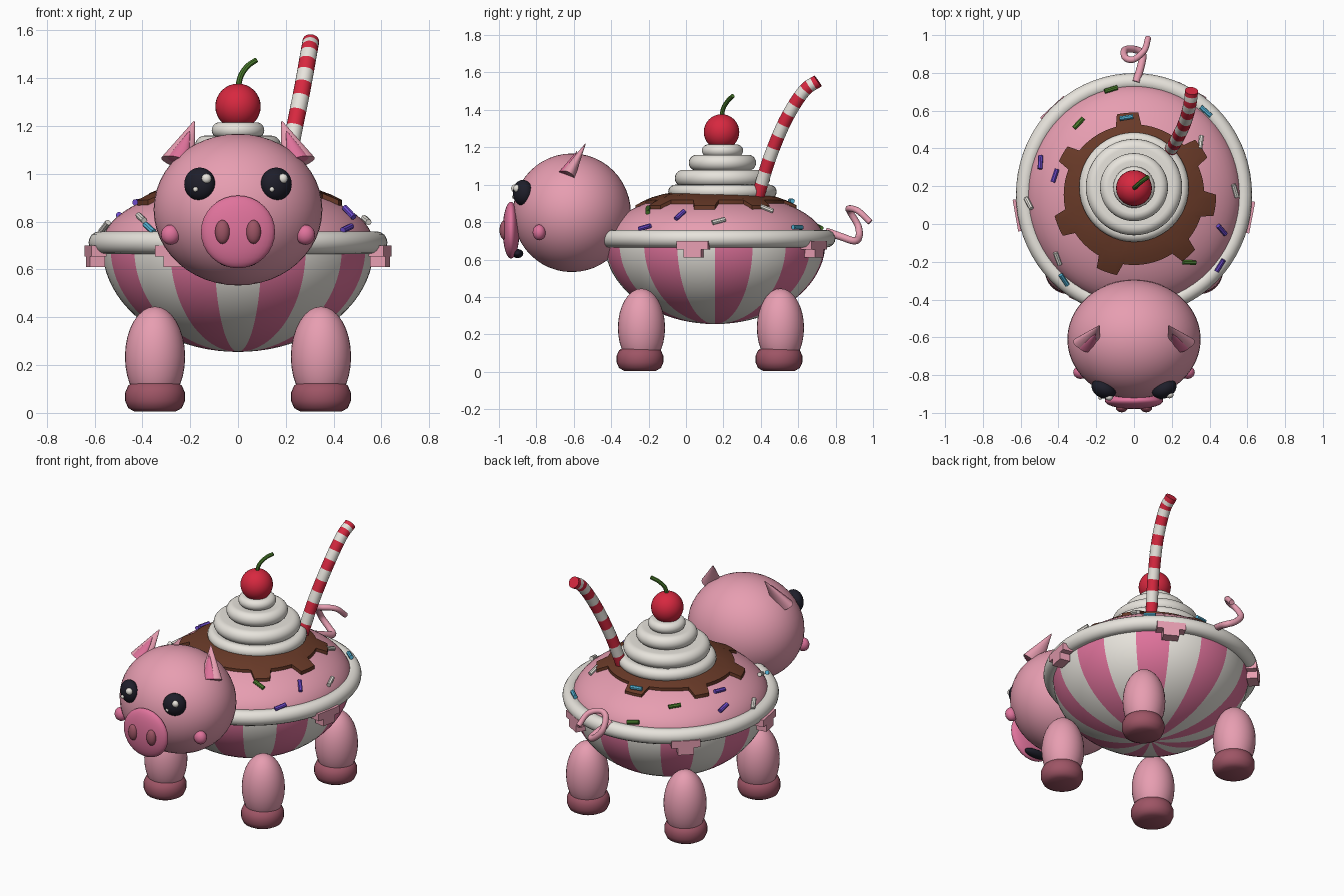
import bpy, bmesh, math
from mathutils import Vector, Matrix

if "Cube" in bpy.data.objects:
    bpy.data.objects.remove(bpy.data.objects["Cube"])

def mat(name, r, g, b):
    m = bpy.data.materials.new(name)
    m.diffuse_color = (r, g, b, 1)
    m.use_nodes = True
    m.node_tree.nodes["Principled BSDF"].inputs["Base Color"].default_value = m.diffuse_color
    return m

PINK = mat("body pink", .80, .34, .44)
ROSE = mat("rose pink", .74, .17, .33)
DARK = mat("dark pink", .34, .09, .13)
WHITE = mat("cream white", .86, .83, .77)
BROWN = mat("chocolate brown", .14, .042, .021)
RED = mat("cherry red", .68, .021, .05)
GREEN = mat("leaf green", .07, .205, .026)
PURPLE = mat("purple", .156, .07, .61)
CYAN = mat("sky blue", .09, .456, .68)
BLACK = mat("near black", .013, .013, .023)
CY = .155                                    # centre of the bowl along y

def finish(name, bm, mats, angle=40):
    bmesh.ops.recalc_face_normals(bm, faces=bm.faces)
    me = bpy.data.meshes.new(name)
    bm.to_mesh(me)
    bm.free()
    for m in mats:
        me.materials.append(m)
    ob = bpy.data.objects.new(name, me)
    bpy.context.collection.objects.link(ob)
    bpy.ops.object.select_all(action='DESELECT')
    ob.select_set(True)
    bpy.context.view_layer.objects.active = ob
    bpy.ops.object.shade_smooth_by_angle(angle=math.radians(angle))
    return ob

def frame(origin, z, x=(1, 0, 0)):
    z = Vector(z).normalized()
    x = Vector(x)
    x = (x - z * x.dot(z)).normalized()
    y = z.cross(x)
    return Matrix.Translation(origin) @ Matrix((x, y, z)).transposed().to_4x4()

def ball(name, loc, rad, m, rot=None, seg=32):
    bm = bmesh.new()
    M = Matrix.Translation(loc) @ (rot or Matrix()) @ Matrix.Diagonal((*rad, 1))
    bmesh.ops.create_uvsphere(bm, u_segments=seg, v_segments=seg // 2, radius=1, matrix=M)
    return finish(name, bm, [m])

def lathe(name, prof, mats, loc=(0, 0, 0), sx=1, sy=1, seg=72, rule=None, closed=False):
    """Spin (radius, height) points around z."""
    bm = bmesh.new()
    rings = []
    for r, z in prof:
        if r < 1e-5:
            rings.append([bm.verts.new((loc[0], loc[1], loc[2] + z))] * seg)
        else:
            rings.append([bm.verts.new((loc[0] + r * sx * math.cos(a), loc[1] + r * sy * math.sin(a), loc[2] + z))
                          for a in (math.tau * i / seg for i in range(seg))])
    if closed:
        rings.append(rings[0])
    for A, B in zip(rings, rings[1:]):
        for i in range(seg):
            j = (i + 1) % seg
            f = bm.faces.new(list(dict.fromkeys((A[i], A[j], B[j], B[i]))))
            if rule:
                f.material_index = rule(i)
    return finish(name, bm, mats)

def tube(name, pts, r0, r1, mats, steps=6, sides=14, bands=1):
    """Round tube along a smooth path, optionally banded in alternating colours."""
    P = [Vector(p) for p in pts]
    P = [2 * P[0] - P[1]] + P + [2 * P[-1] - P[-2]]
    path = []
    for k in range(1, len(P) - 2):
        a, b, c, d = P[k - 1:k + 3]
        for s in range(steps):
            t = s / steps
            path.append(.5 * (2 * b + (c - a) * t + (2 * a - 5 * b + 4 * c - d) * t * t
                              + (3 * b - a - 3 * c + d) * t ** 3))
    path.append(P[-2])
    n = len(path) - 1
    bm = bmesh.new()
    rings, x = [], Vector((1, 0, 0))
    for i, p in enumerate(path):
        M = frame(p, path[min(i + 1, n)] - path[max(i - 1, 0)], x)
        x = M.col[0].to_3d()
        r = r0 + (r1 - r0) * i / n
        rings.append([bm.verts.new(M @ Vector((r * math.cos(a), r * math.sin(a), 0)))
                      for a in (math.tau * k / sides for k in range(sides))])
    for i in range(n):
        for k in range(sides):
            q = (k + 1) % sides
            f = bm.faces.new((rings[i][k], rings[i][q], rings[i + 1][q], rings[i + 1][k]))
            f.material_index = int(i * bands / n) % len(mats)
    bm.faces.new(rings[0])
    bm.faces.new(rings[-1])
    return finish(name, bm, mats)

def arc(n, a0, a1):
    return [math.radians(a0 + (a1 - a0) * i / n) for i in range(n + 1)]

# striped bowl: 18 stripes of 20 degrees
lathe("bowl", [(max(math.cos(a), 0), .435 * math.sin(a)) for a in arc(20, -90, 0)], [ROSE, WHITE],
      (0, CY, .69), .567, .59, 72, lambda i: (i // 4) % 2)
# rim ring
lathe("bowl_rim", [(.58 + .045 * math.cos(a), .047 * math.sin(a)) for a in arc(16, 0, 360)[:-1]],
      [WHITE], (0, CY, .712), 1, 1.03, closed=True)
# pink ice cream dome
lathe("ice_cream_dome", [(max(math.cos(a), 0), .26 * math.sin(a)) for a in arc(16, 0, 90)], [PINK],
      (0, CY, .70), .57, .585)

def dome_z(r):
    return .70 + .26 * math.sqrt(max(0, 1 - (r / .575) ** 2))

# chocolate sauce with blocky drips
DRIPS = [35, 95, 150, 203, 250, 312, 353]
bm = bmesh.new()
N, rings = 120, []
for frac, lift in ((.05, .02), (.3, .02), (.55, .02), (.75, .022), (.9, .022), (1, .02), (1, -.01)):
    ring = []
    for i in range(N):
        a = 360 * i / N
        near = min(abs((a - d + 180) % 360 - 180) for d in DRIPS)
        r = frac * (.435 if near < 9 else .372)
        ring.append(bm.verts.new((r * math.cos(math.radians(a)), CY + r * math.sin(math.radians(a)),
                                  dome_z(r) + lift)))
    rings.append(ring)
for A, B in zip(rings, rings[1:]):
    for i in range(N):
        bm.faces.new((A[i], A[(i + 1) % N], B[(i + 1) % N], B[i]))
bm.faces.new(rings[0])
finish("chocolate_sauce", bm, [BROWN])

# T-shaped drips hanging over the rim
for k, deg in enumerate((-11, 61, 133, 190, 245)):
    bm = bmesh.new()
    a = math.radians(deg)
    out = Vector((math.cos(a), math.sin(a), 0))
    for w, z0, z1 in ((.17, .655, .70), (.095, .61, .66)):
        M = frame(Vector((0, CY, (z0 + z1) / 2)) + out * .605, (0, 0, 1), out)
        bmesh.ops.create_cube(bm, size=1, matrix=M @ Matrix.Diagonal((.065, w, z1 - z0, 1)))
    finish(f"rim_drip_{k}", bm, [PINK])

# whipped cream in rounded tiers
prof = [(0, .92)]
for r, z0, z1 in ((.29, .925, 1.0), (.255, .99, 1.08), (.18, 1.075, 1.16), (.11, 1.15, 1.215)):
    h = (z1 - z0) / 2
    prof += [(r - h + h * math.cos(a), (z0 + z1) / 2 + h * math.sin(a)) for a in arc(10, -90, 90)]
lathe("whipped_cream", prof + [(0, 1.215)], [WHITE], (0, .195, 0), seg=48)

# cherry and stem
ball("cherry", (0, .19, 1.282), (.095, .095, .095), RED)
tube("cherry_stem", [(0, .19, 1.36), (.012, .2, 1.41), (.04, .225, 1.45), (.075, .25, 1.475)],
     .012, .012, [GREEN], sides=8)

# striped straw
tube("straw", [(.19, .385, .94), (.228, .45, 1.15), (.268, .535, 1.35), (.295, .63, 1.50), (.305, .705, 1.555)],
     .035, .035, [RED, WHITE], steps=13, bands=13, sides=20)

# sprinkles: x, y, heading in degrees, colour
for k, (x, y, deg, m) in enumerate((
        (-.12, .705, 30, GREEN), (-.29, .53, 50, GREEN), (-.49, .325, -80, PURPLE), (-.415, .255, 70, PURPLE),
        (-.55, .11, -30, WHITE), (-.40, -.18, 95, WHITE), (-.365, -.29, 90, CYAN), (-.04, .56, 10, CYAN),
        (.375, .59, -45, CYAN), (.35, .43, 75, WHITE), (.53, .175, -60, WHITE), (.46, -.03, -40, PURPLE),
        (.45, -.215, 80, PURPLE), (.29, -.2, -10, GREEN))):
    r = min(math.hypot(x, y - CY), .555)
    z = dome_z(r)
    nrm = Vector((x / .33, (y - CY) / .33, (z - .70) / .0676)).normalized()
    t = Vector((math.cos(math.radians(deg)), math.sin(math.radians(deg)), 0))
    t -= nrm * t.dot(nrm)
    bm = bmesh.new()
    bmesh.ops.create_cone(bm, cap_ends=True, segments=8, radius1=.013, radius2=.013, depth=.072,
                          matrix=frame(Vector((x, y, z + (.022 if r < .42 else 0))) + nrm * .009, t, nrm))
    finish(f"sprinkle_{k}", bm, [m])

# head, snout, mouth
ball("head", (0, -.61, .85), (.353, .315, .317), PINK, seg=48)
ball("snout", (0, -.935, .757), (.155, .045, .152), ROSE)
ball("mouth", (0, -.90, .632), (.08, .03, .024), BLACK)

for s, side in ((-1, "left"), (1, "right")):
    ball(side + "_nostril", (s * .065, -.973, .757), (.031, .024, .05), DARK, seg=20)
    ball(side + "_cheek", (s * .282, -.785, .745), (.04, .035, .042), ROSE, seg=20)
    # eye with two glints
    ball(side + "_eye", (s * .16, -.872, .957), (.068, .05, .069), BLACK, Matrix.Rotation(s * .45, 4, 'Z'))
    ball(side + "_eye_glint", (s * .16 + .028, -.917 + .012 * (s > 0), .98), (.021, .018, .021), WHITE, seg=16)
    ball(side + "_eye_small_glint", (s * .16 - .018, -.92, .935), (.011, .01, .011), WHITE, seg=12)
    # ear with rosy inside
    M = frame((s * .25, -.635, 1.045), (-s * .065, .095, .17))
    for nm, m, rx, ry, off, d in (("ear", PINK, .075, .042, 0, .21), ("inner_ear", ROSE, .048, .03, -.02, .15)):
        bm = bmesh.new()
        bmesh.ops.create_cone(bm, cap_ends=True, segments=28, radius1=1, radius2=.04, depth=1,
                              matrix=M @ Matrix.Translation((0, off, d / 2)) @ Matrix.Diagonal((rx, ry, d, 1)))
        finish(f"{side}_{nm}", bm, [m])
    # legs and hooves
    for y, end in ((-.238, "front"), (.505, "back")):
        ball(f"{end}_{side}_leg", (s * .347, y, .235), (.126, .126, .21), PINK)
        lathe(f"{end}_{side}_hoof", [(0, .005), (.085, .005), (.112, .02), (.125, .05), (.125, .085),
                                     (.112, .115), (.09, .128), (0, .128)], [DARK], (s * .347, y - .008, 0), seg=32)

# curly tail
tube("tail", [(.01, .75, .75), (.035, .83, .722), (.045, .90, .70), (0, .925, .722), (-.05, .92, .78),
              (-.045, .88, .85), (0, .872, .873), (.055, .92, .86), (.075, .985, .80)], .021, .016, [PINK])
